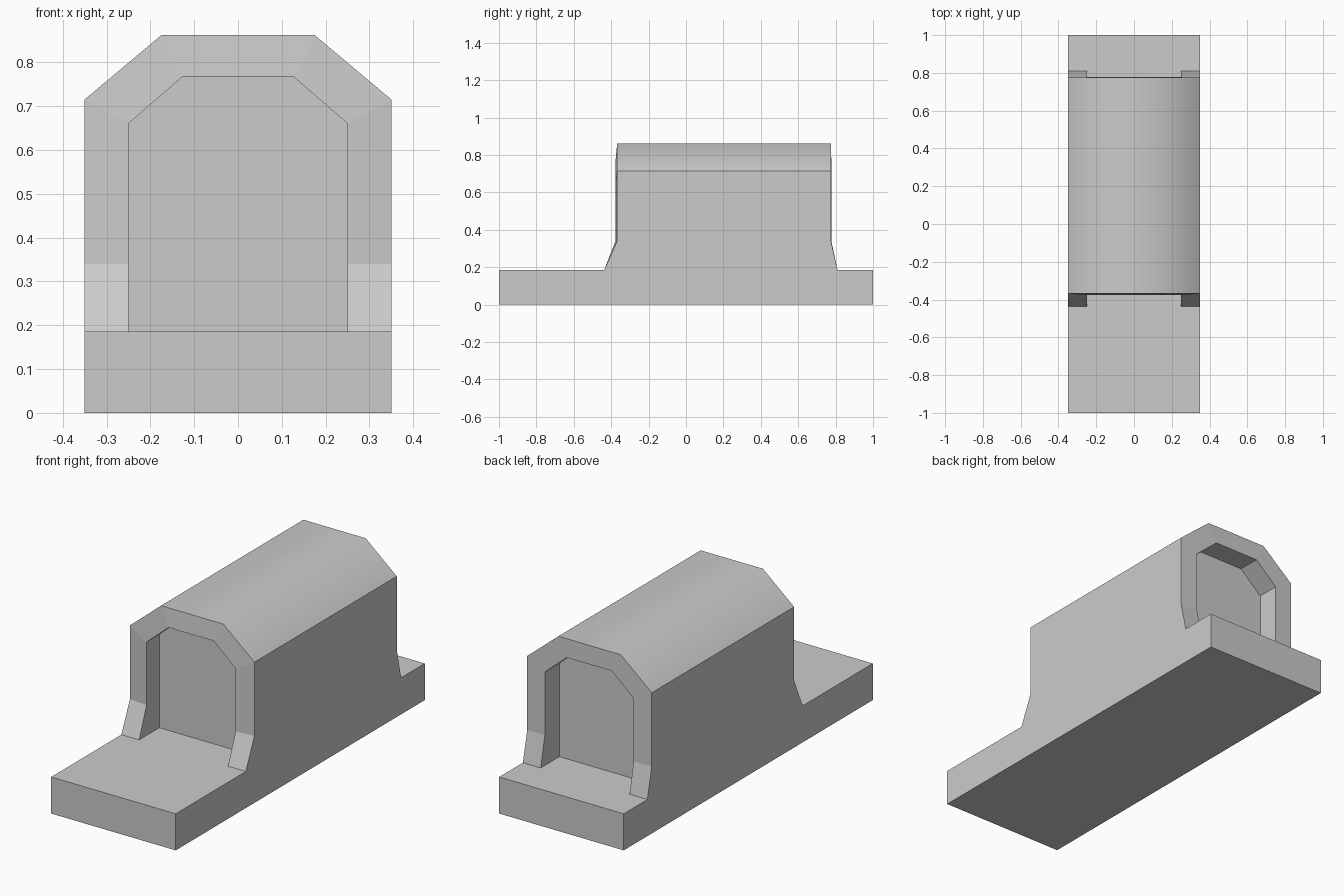
import bpy
import bmesh

cube = bpy.data.objects.get("Cube")
if cube:
    bpy.data.objects.remove(cube, do_unlink=True)

HALF_W, DECK = 0.35, 0.186


def arch(half):
    """Mirror a left half profile into a full arch, foot to foot."""
    return half + [(-x, z) for x, z in reversed(half)]


OUTER = arch([(-HALF_W, DECK), (-HALF_W, 0.34), (-HALF_W, 0.715), (-0.175, 0.862)])
INNER = arch([(-0.25, DECK), (-0.25, 0.34), (-0.25, 0.66), (-0.127, 0.767)])

bm = bmesh.new()


def loop(profile, y, foot_y):
    """Arch loop whose two foot points flare out to foot_y."""
    last = len(profile) - 1
    return [bm.verts.new((x, foot_y if i in (0, last) else y, z))
            for i, (x, z) in enumerate(profile)]


def strip(a, b):
    for i in range(len(a) - 1):
        bm.faces.new((a[i], a[i + 1], b[i + 1], b[i]))


def end(tip_y, foot_y, outer_y, inner_y, recess_y):
    """Flared rim, recessed doorway and deck at one end."""
    outer = loop(OUTER, outer_y, foot_y)
    inner = loop(INNER, inner_y, foot_y)
    recess = loop(INNER, recess_y, recess_y)
    strip(outer, inner)
    strip(inner, recess)
    bm.faces.new(recess)
    top = [bm.verts.new((x, tip_y, DECK)) for x in (-HALF_W, HALF_W)]
    low = [bm.verts.new((x, tip_y, 0)) for x in (-HALF_W, HALF_W)]
    bm.faces.new((top[0], top[1], outer[-1], inner[-1], recess[-1],
                  recess[0], inner[0], outer[0]))
    bm.faces.new((low[0], low[1], top[1], top[0]))
    return outer, top, low


f_arch, f_top, f_low = end(-1, -0.437, -0.368, -0.377, -0.275)
b_arch, b_top, b_low = end(1, 0.81, 0.775, 0.777, 0.66)

# Roof: three smooth-blended panels
for i in range(2, 5):
    roof = bm.faces.new((f_arch[i], f_arch[i + 1], b_arch[i + 1], b_arch[i]))
    roof.smooth = True

# Side walls and underside
for side, ids in ((0, (0, 1, 2)), (1, (7, 6, 5))):
    bm.faces.new([f_low[side], f_top[side]] + [f_arch[i] for i in ids]
                 + [b_arch[i] for i in reversed(ids)] + [b_top[side], b_low[side]])
bm.faces.new((f_low[0], f_low[1], b_low[1], b_low[0]))
bmesh.ops.recalc_face_normals(bm, faces=bm.faces[:])

# Only the shallow roof creases stay smooth
for e in bm.edges:
    e.smooth = all(f.smooth for f in e.link_faces)

mesh = bpy.data.meshes.new("vaulted_block")
bm.to_mesh(mesh)
bm.free()
block = bpy.data.objects.new("vaulted_block", mesh)
bpy.context.collection.objects.link(block)

grey = bpy.data.materials.new("light_grey")
grey.use_nodes = True
COLOUR = (0.6, 0.6, 0.6, 1)
grey.diffuse_color = COLOUR
grey.node_tree.nodes["Principled BSDF"].inputs["Base Color"].default_value = COLOUR
mesh.materials.append(grey)
